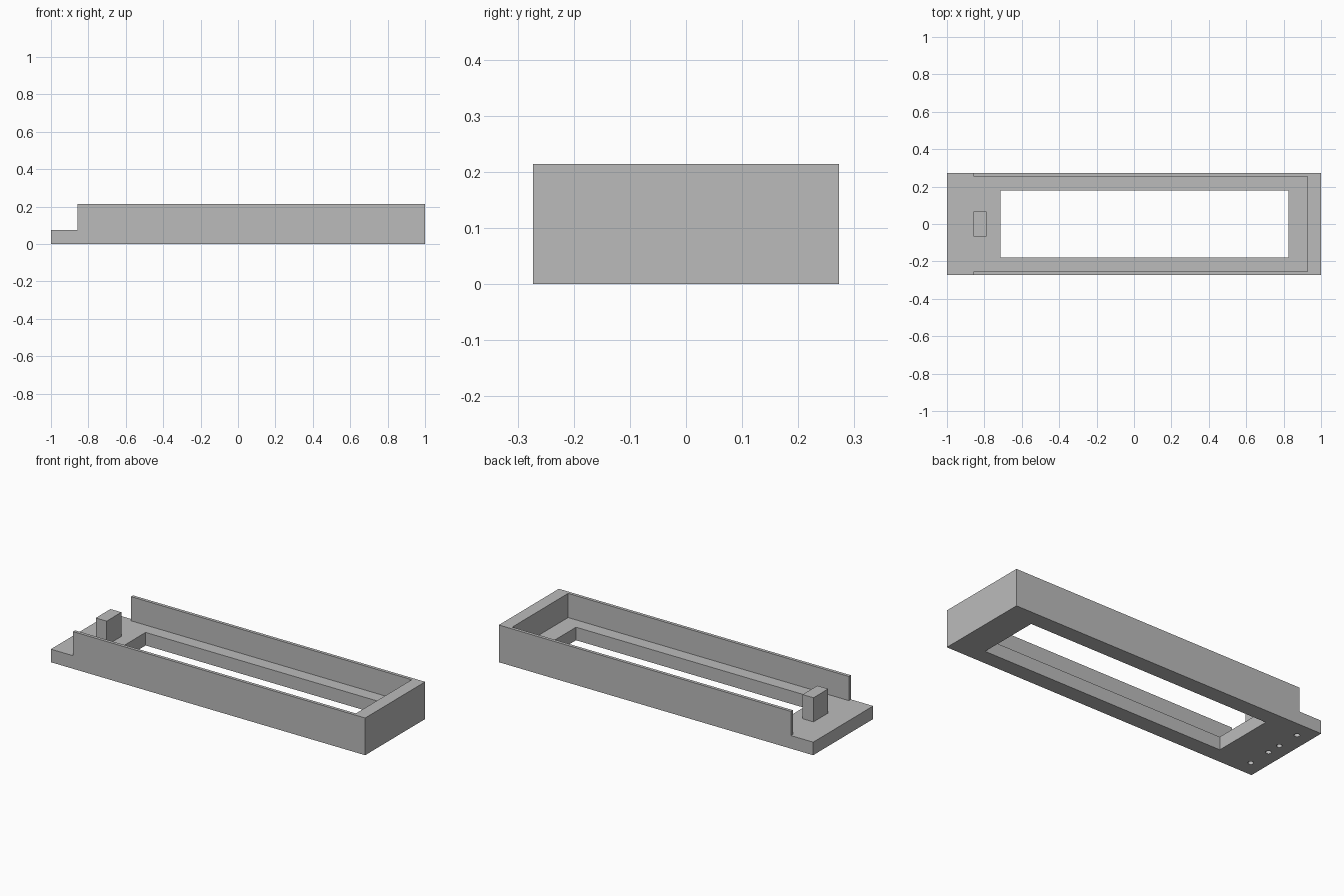
import bpy

# Remove the default object
if "Cube" in bpy.data.objects:
    bpy.data.objects.remove(bpy.data.objects["Cube"], do_unlink=True)

grey = bpy.data.materials.new("light grey")
grey.use_nodes = True
colour = (0.5, 0.5, 0.5, 1)
grey.diffuse_color = colour
grey.node_tree.nodes["Principled BSDF"].inputs["Base Color"].default_value = colour

HALF_W, HEIGHT, FLOOR = 0.2725, 0.214, 0.075
WALL_START = -0.858


def box(name, x, y, z):
    """Box from (min, max) ranges along each axis."""
    ranges = (x, y, z)
    bpy.ops.mesh.primitive_cube_add(size=1, location=[sum(r) / 2 for r in ranges])
    ob = bpy.context.object
    ob.name = name
    ob.scale = [r[1] - r[0] for r in ranges]
    bpy.ops.object.transform_apply(location=True, rotation=False, scale=True)
    ob.data.materials.append(grey)
    return ob


def cut(target, cutter):
    """Subtract the cutter and discard it."""
    mod = target.modifiers.new("cut", 'BOOLEAN')
    mod.operation = 'DIFFERENCE'
    mod.solver = 'EXACT'
    mod.object = cutter
    bpy.context.view_layer.objects.active = target
    bpy.ops.object.modifier_apply(modifier=mod.name)
    bpy.data.objects.remove(cutter, do_unlink=True)


# Tray carved from a solid block
tray = box("tray", (-1, 1), (-HALF_W, HALF_W), (0, HEIGHT))

# Low open end, inner pocket and floor opening
cut(tray, box("end_cutter", (-1.2, WALL_START), (-0.5, 0.5), (FLOOR, 0.5)))
cut(tray, box("pocket_cutter", (-1.1, 0.928), (-0.254, 0.254), (FLOOR, 0.4)))
cut(tray, box("opening_cutter", (-0.714, 0.826), (-0.18, 0.18), (-0.1, 0.3)))

# Blind screw holes under the open end
for y in (-0.181, -0.042, 0.042, 0.181):
    bpy.ops.mesh.primitive_cylinder_add(vertices=24, radius=0.015, depth=0.1,
                                        location=(-0.918, y, 0))
    hole = bpy.context.object
    hole.data.materials.append(grey)
    cut(tray, hole)

# Post standing on the floor beside the opening
box("post", (WALL_START, -0.789), (-0.067, 0.067), (FLOOR, HEIGHT))
